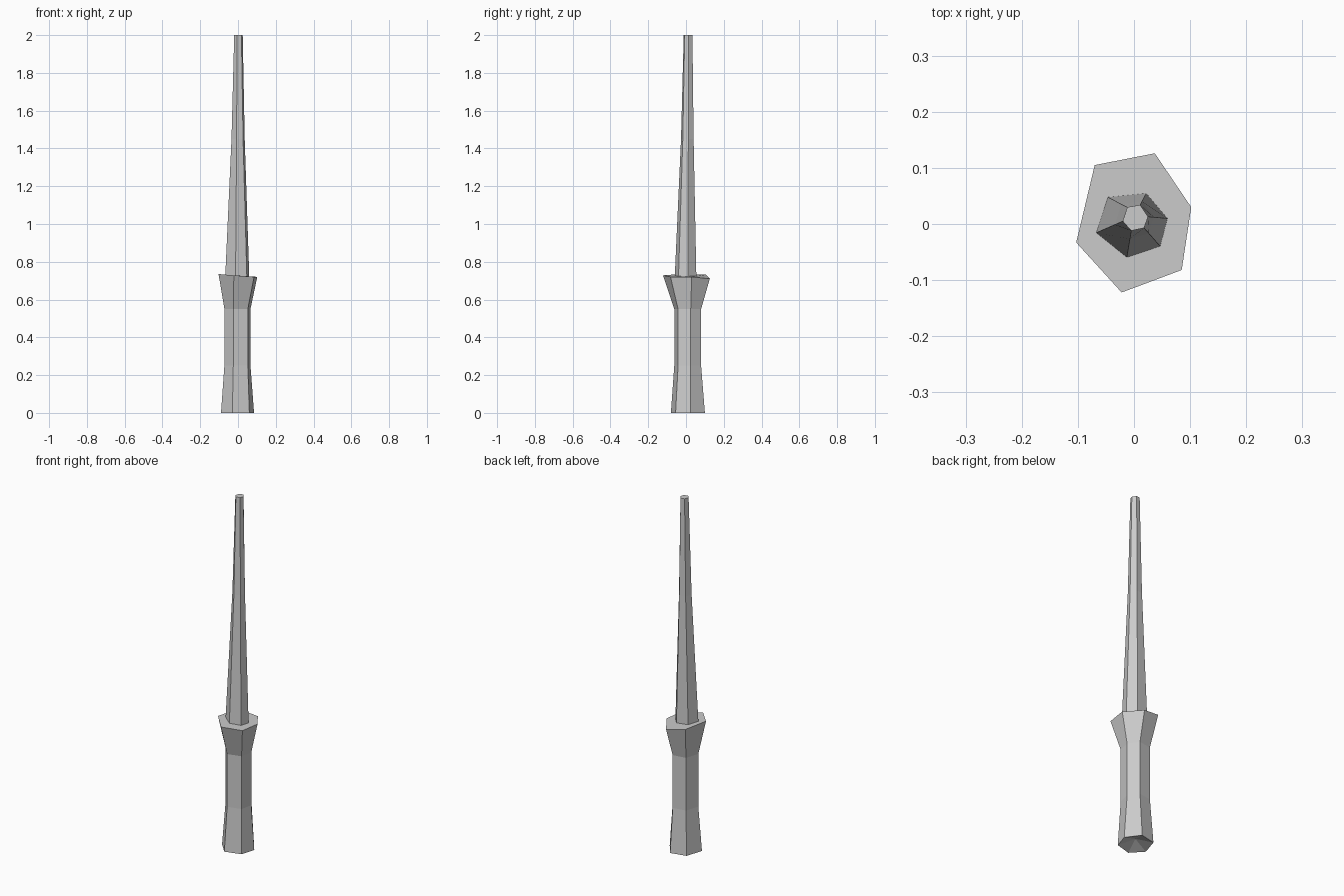
import bpy, bmesh

if "Cube" in bpy.data.objects:
    bpy.data.objects.remove(bpy.data.objects["Cube"])


def loft(name, rings, bottom_apex=None):
    """Skin a stack of six-sided rings, closing both ends."""
    bm = bmesh.new()
    loops = [[bm.verts.new(p) for p in ring] for ring in rings]
    for a, b in zip(loops, loops[1:]):
        for i in range(6):
            j = (i + 1) % 6
            bm.faces.new((a[i], a[j], b[j], b[i]))
    bm.faces.new(loops[-1])
    cap = bm.faces.new(loops[0][::-1])
    if bottom_apex:
        bmesh.ops.poke(bm, faces=[cap])
        bm.verts.ensure_lookup_table()
        bm.verts[-1].co = bottom_apex
    bmesh.ops.recalc_face_normals(bm, faces=bm.faces[:])
    mesh = bpy.data.meshes.new(name)
    bm.to_mesh(mesh)
    bm.free()
    obj = bpy.data.objects.new(name, mesh)
    bpy.context.collection.objects.link(obj)
    return obj


def at(z, pts):
    return [(x, y, z) for x, y in pts]


# Irregular hand-carved hexagon sections
pommel = [(-.09, -.015), (-.03, -.08), (.06, -.055), (.085, .025), (.03, .10), (-.06, .08)]
grip = [(-.072, -.008), (-.025, -.062), (.052, -.042), (.066, .025), (.028, .08), (-.047, .068)]
guard = [(-.103, -.033), (-.022, -.122), (.085, -.082), (.102, .03), (.037, .126), (-.07, .105)]
blade = [(-.068, -.016), (-.013, -.06), (.047, -.04), (.06, .01), (.022, .055), (-.047, .048)]
tip = [(-.02, .005), (-.005, -.012), (.018, -.007), (.025, .013), (.011, .034), (-.012, .03)]

# Handle flaring into a slightly tilted guard, with a shallow hollow in the end
guard_z = [.735, .728, .72, .72, .71, .732]
guard_ring = [(x, y, z) for (x, y), z in zip(guard, guard_z)]
loft("handle", [at(0, pommel), at(.25, grip), at(.55, grip), guard_ring], (0, .01, .03))

# Tapering shaft, rooted in the guard
middle = [(.7 * tx + .3 * bx, .7 * ty + .3 * by) for (tx, ty), (bx, by) in zip(tip, blade)]
loft("shaft", [at(.71, blade), at(1.45, middle), at(2, tip)])
